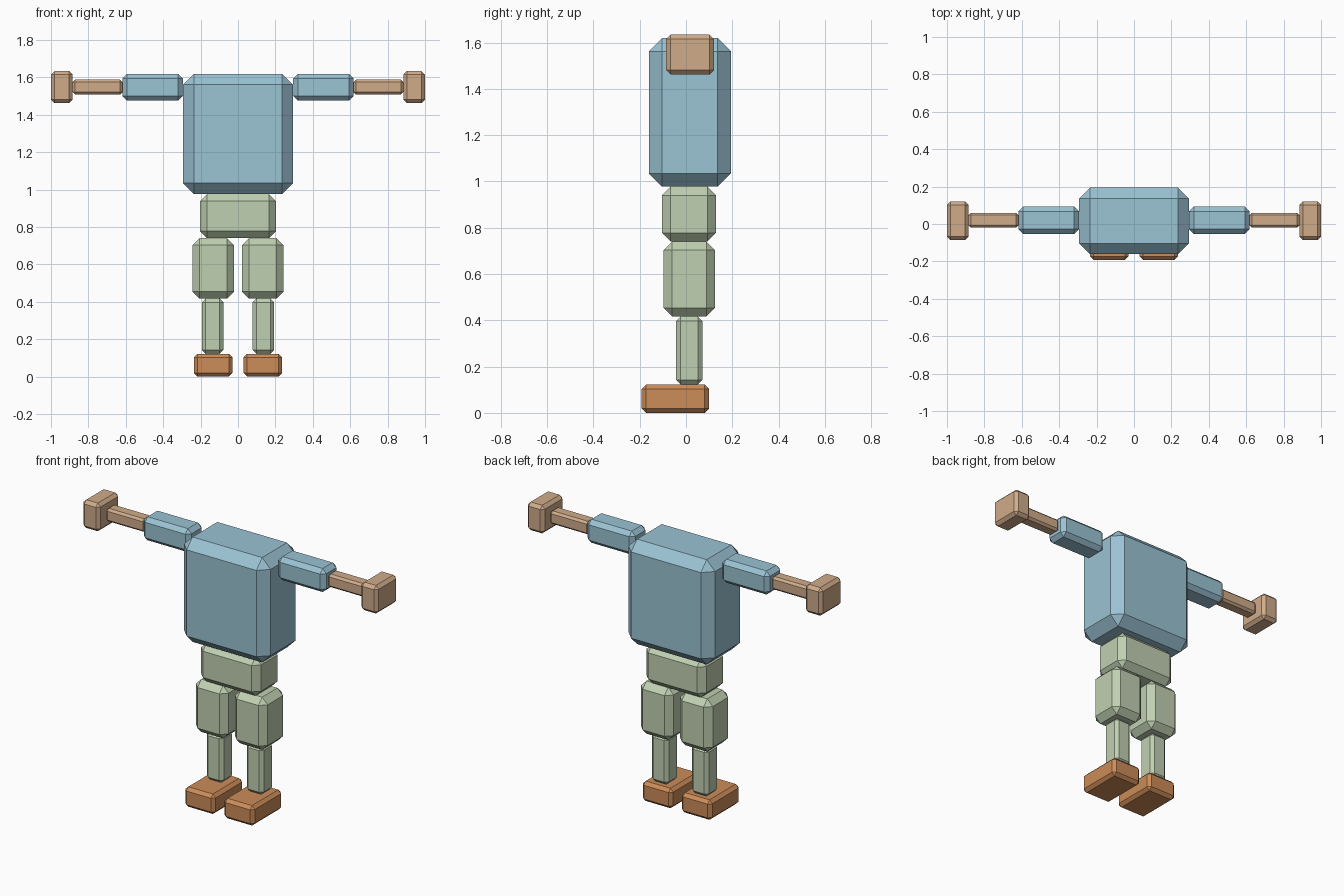
import bpy
import bmesh

if "Cube" in bpy.data.objects:
    bpy.data.objects.remove(bpy.data.objects["Cube"])


def material(name, rgb):
    m = bpy.data.materials.new(name)
    m.diffuse_color = (*rgb, 1.0)
    m.use_nodes = True
    m.node_tree.nodes["Principled BSDF"].inputs["Base Color"].default_value = m.diffuse_color
    return m


BLUE = material("pale blue", (0.328, 0.546, 0.658))
GREEN = material("sage green", (0.527, 0.631, 0.445))
TAN = material("tan", (0.631, 0.413, 0.254))
ORANGE = material("rust orange", (0.604, 0.262, 0.098))


def block(name, x, y, z, chamfer, mat):
    """Box spanning the given ranges, every edge chamfered flat."""
    bm = bmesh.new()
    bmesh.ops.create_cube(bm, size=1.0)
    for v in bm.verts:
        for i, (lo, hi) in enumerate((x, y, z)):
            v.co[i] = lo if v.co[i] < 0 else hi
    bmesh.ops.bevel(bm, geom=bm.edges[:], offset=chamfer, offset_type='OFFSET',
                    segments=1, affect='EDGES', profile=0.5)
    bmesh.ops.recalc_face_normals(bm, faces=bm.faces[:])
    mesh = bpy.data.meshes.new(name)
    bm.to_mesh(mesh)
    bm.free()
    mesh.materials.append(mat)
    obj = bpy.data.objects.new(name, mesh)
    bpy.context.collection.objects.link(obj)


def pair(name, x, y, z, chamfer, mat):
    """The same block on both sides of the body."""
    block("right_" + name, (-x[1], -x[0]), y, z, chamfer, mat)
    block("left_" + name, x, y, z, chamfer, mat)


# Trunk
block("torso", (-0.293, 0.293), (-0.16, 0.194), (0.977, 1.619), 0.057, BLUE)
block("pelvis", (-0.203, 0.203), (-0.104, 0.13), (0.74, 0.977), 0.038, GREEN)

# Legs
pair("thigh", (0.022, 0.243), (-0.097, 0.125), (0.417, 0.74), 0.037, GREEN)
pair("shin", (0.078, 0.193), (-0.043, 0.071), (0.122, 0.417), 0.02, GREEN)
pair("foot", (0.03, 0.235), (-0.192, 0.1), (0.0, 0.122), 0.019, ORANGE)

# Arms, held straight out
pair("upper_arm", (0.295, 0.618), (-0.053, 0.093), (1.475, 1.619), 0.025, BLUE)
pair("forearm", (0.618, 0.884), (-0.02, 0.06), (1.508, 1.588), 0.013, TAN)
pair("hand", (0.884, 1.0), (-0.086, 0.121), (1.462, 1.634), 0.019, TAN)
